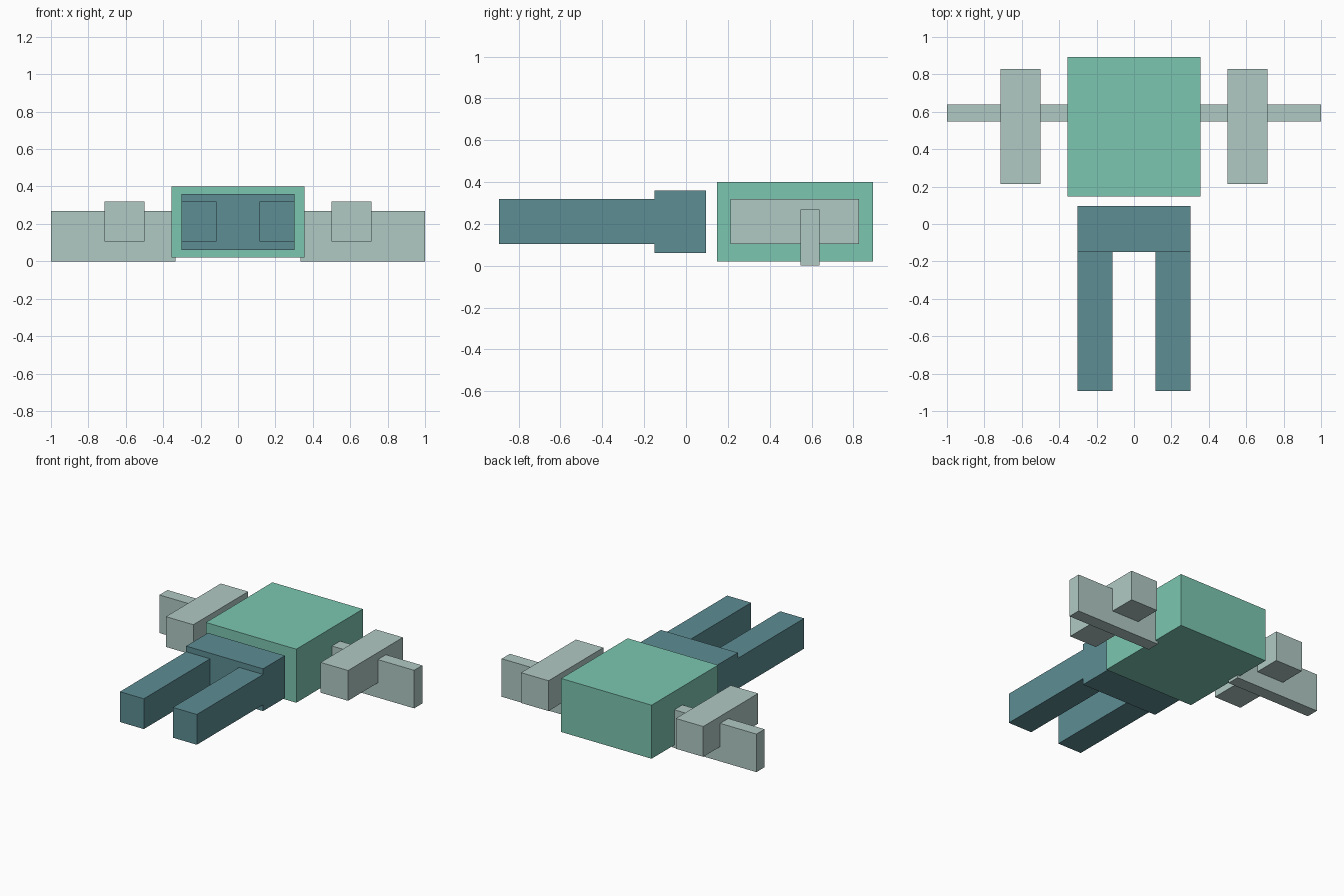
import bpy

if "Cube" in bpy.data.objects:
    bpy.data.objects.remove(bpy.data.objects["Cube"])


def srgb(r, g, b):
    def lin(c):
        c /= 255
        return c / 12.92 if c <= 0.04045 else ((c + 0.055) / 1.055) ** 2.4
    return (lin(r), lin(g), lin(b), 1)


def material(name, rgb):
    m = bpy.data.materials.new(name)
    m.diffuse_color = srgb(*rgb)
    m.use_nodes = True
    m.node_tree.nodes["Principled BSDF"].inputs["Base Color"].default_value = m.diffuse_color
    return m


green = material("mint_green", (124, 198, 176))
teal = material("dark_teal", (93, 141, 148))
grey = material("pale_grey_green", (176, 201, 196))


def box(name, x, y, z, mat):
    """Box spanning the given (min, max) ranges."""
    bpy.ops.mesh.primitive_cube_add(size=1)
    ob = bpy.context.object
    ob.name = name
    for v in ob.data.vertices:
        v.co = [r[0] if c < 0 else r[1] for c, r in zip(v.co, (x, y, z))]
    ob.data.materials.append(mat)
    return ob


# Main hull and the narrower rear block
box("hull", (-0.355, 0.355), (0.147, 0.893), (0.02, 0.40), green)
box("rear_block", (-0.302, 0.302), (-0.15, 0.095), (0.06, 0.36), teal)

# Mirrored booms, wing panels and wing pods
for side, s in (("left", -1), ("right", 1)):
    def span(a, b):
        return tuple(sorted((s * a, s * b)))
    box(side + "_boom", span(0.114, 0.302), (-0.893, -0.15), (0.105, 0.32), teal)
    box(side + "_wing", span(0.335, 1.0), (0.547, 0.638), (0.0, 0.27), grey)
    box(side + "_pod", span(0.5, 0.715), (0.213, 0.828), (0.105, 0.32), grey)
